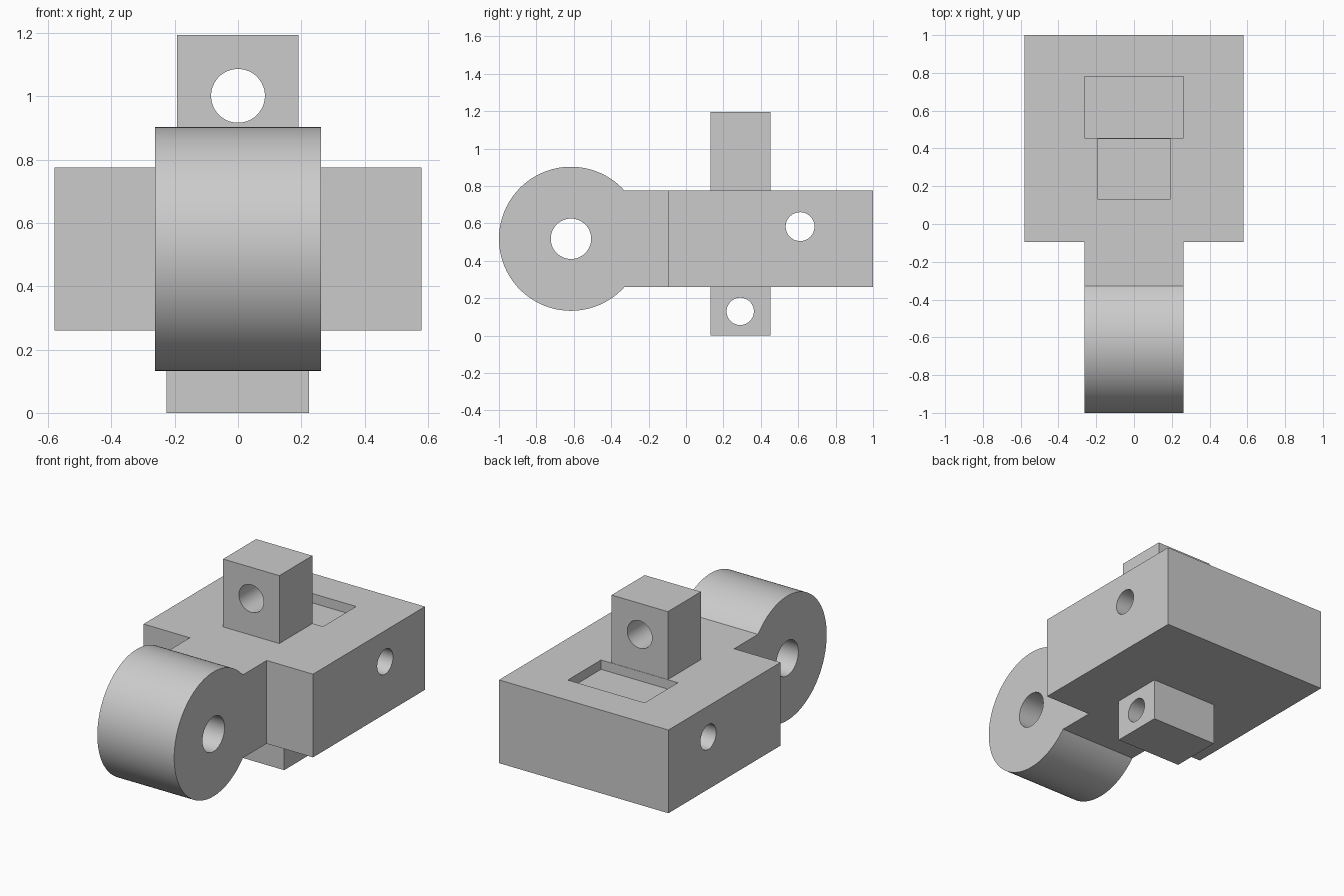
import bpy, bmesh, math
from mathutils import Vector, Matrix

default = bpy.data.objects.get("Cube")
if default:
    bpy.data.objects.remove(default, do_unlink=True)

grey = bpy.data.materials.new("plain grey")
grey.use_nodes = True
colour = (0.6, 0.6, 0.6, 1)
grey.diffuse_color = colour
grey.node_tree.nodes["Principled BSDF"].inputs["Base Color"].default_value = colour


def finish(name, bm):
    bmesh.ops.recalc_face_normals(bm, faces=bm.faces)
    mesh = bpy.data.meshes.new(name)
    bm.to_mesh(mesh)
    bm.free()
    mesh.materials.append(grey)
    obj = bpy.data.objects.new(name, mesh)
    bpy.context.collection.objects.link(obj)
    return obj


def block(name, low, high):
    low, high = Vector(low), Vector(high)
    bm = bmesh.new()
    bmesh.ops.create_cube(bm, size=1)
    bmesh.ops.scale(bm, vec=high - low, verts=bm.verts)
    bmesh.ops.translate(bm, vec=(low + high) / 2, verts=bm.verts)
    return finish(name, bm)


def side_profile(name, points, x0, x1):
    # Extrude a (y, z) outline across x
    bm = bmesh.new()
    face = bm.faces.new([bm.verts.new((x0, y, z)) for y, z in points])
    out = bmesh.ops.extrude_face_region(bm, geom=[face])
    moved = [v for v in out["geom"] if isinstance(v, bmesh.types.BMVert)]
    bmesh.ops.translate(bm, vec=(x1 - x0, 0, 0), verts=moved)
    return finish(name, bm)


def cut(obj, cutter):
    cutter.hide_render = True
    mod = obj.modifiers.new("cut", "BOOLEAN")
    mod.operation = "DIFFERENCE"
    mod.solver = "EXACT"
    mod.object = cutter
    select(obj)
    bpy.ops.object.modifier_apply(modifier=mod.name)
    bpy.data.objects.remove(cutter, do_unlink=True)


def select(obj):
    bpy.ops.object.select_all(action="DESELECT")
    obj.select_set(True)
    bpy.context.view_layer.objects.active = obj


def drill(obj, axis, centre, radius):
    turn = Matrix.Rotation(math.pi / 2, 4, "Y" if axis == "X" else "X")
    bm = bmesh.new()
    bmesh.ops.create_cone(bm, cap_ends=True, segments=64, radius1=radius,
                          radius2=radius, depth=3,
                          matrix=Matrix.Translation(centre) @ turn)
    cut(obj, finish("drill_cutter", bm))


bottom, top = 0.26, 0.775
front = -0.095
half_lug = 0.263

# Main body with a cross hole and a shallow pocket in its top
body = block("body", (-0.58, front, bottom), (0.58, 1, top))
drill(body, "X", (0, 0.61, 0.583), 0.077)
cut(body, block("pocket_cutter", (-half_lug, 0.455, top - 0.058),
                (half_lug, 0.78, top + 0.1)))

# Round hinge lug and its arm
cy, cz, radius = -0.615, 0.518, 0.385
start = math.asin((top - cz) / radius)
steps = 96
outline = [(front, bottom), (front, top)]
for i in range(steps + 1):
    a = start + (2 * math.pi - 2 * start) * i / steps
    outline.append((cy + radius * math.cos(a), cz + radius * math.sin(a)))
lug = side_profile("hinge_lug", outline, -half_lug, half_lug)
drill(lug, "X", (0, cy, cz), 0.108)

# Upright block on top, drilled front to back
tower = block("upper_block", (-0.193, 0.13, top), (0.192, 0.453, 1.195))
drill(tower, "Y", (0, 0.29, 1.002), 0.085)

# Small block underneath, drilled side to side
foot = block("lower_block", (-0.226, 0.13, 0), (0.225, 0.453, bottom))
drill(foot, "X", (0, 0.29, 0.13), 0.073)

for part in (body, lug, tower, foot):
    select(part)
    bpy.ops.object.shade_smooth_by_angle(angle=math.radians(30))
